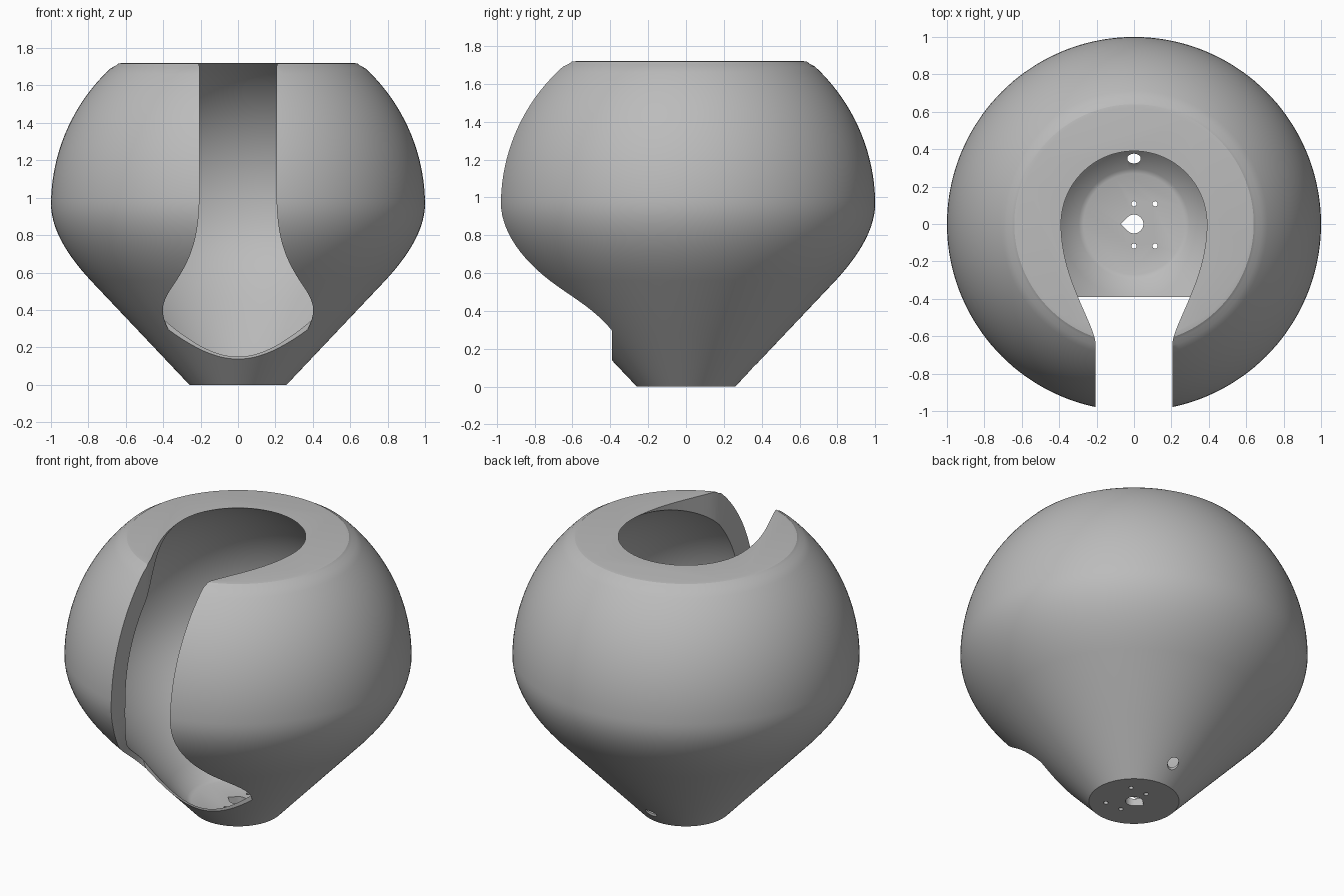
import bpy, bmesh, math
from mathutils import Vector
from mathutils.geometry import interpolate_bezier

if "Cube" in bpy.data.objects:
    bpy.data.objects.remove(bpy.data.objects["Cube"], do_unlink=True)

grey = bpy.data.materials.new("plain grey")
grey.use_nodes = True
grey.diffuse_color = (0.5, 0.5, 0.5, 1)
grey.node_tree.nodes["Principled BSDF"].inputs["Base Color"].default_value = (0.5, 0.5, 0.5, 1)


def finish(name, bm):
    bmesh.ops.recalc_face_normals(bm, faces=bm.faces)
    mesh = bpy.data.meshes.new(name)
    bm.to_mesh(mesh)
    bm.free()
    mesh.materials.append(grey)
    obj = bpy.data.objects.new(name, mesh)
    bpy.context.collection.objects.link(obj)
    return obj


def lathe(name, profile, sides=144):
    """Closed solid turned from (radius, z) points."""
    bm = bmesh.new()
    rings = []
    for r, z in profile:
        rings.append([bm.verts.new((r * math.cos(a), r * math.sin(a), z))
                      for a in (math.tau * i / sides for i in range(sides))])
    for low, high in zip(rings, rings[1:]):
        for i in range(sides):
            j = (i + 1) % sides
            bm.faces.new((low[i], low[j], high[j], high[i]))
    bm.faces.new(rings[0])
    bm.faces.new(rings[-1])
    return finish(name, bm)


def prism(name, points, offset):
    """Outline of 3D points pushed along an offset."""
    bm = bmesh.new()
    face = bm.faces.new([bm.verts.new(p) for p in points])
    moved = bmesh.ops.extrude_face_region(bm, geom=[face], use_keep_orig=True)
    verts = [v for v in moved["geom"] if isinstance(v, bmesh.types.BMVert)]
    bmesh.ops.translate(bm, verts=verts, vec=offset)
    return finish(name, bm)


def bend(a, ha, hb, b, count):
    pts = interpolate_bezier(*[Vector((*p, 0)) for p in (a, ha, hb, b)], count)
    return [(p.x, p.y) for p in pts]


def circle(x, y, rx, ry, z, sides=32, start=0, sweep=math.tau):
    return [(x + rx * math.cos(start + sweep * i / sides),
             y + ry * math.sin(start + sweep * i / sides), z) for i in range(sides)]


# Outer body: cone, soft shoulder, sphere, flat top
outer = [(0.26, 0), (0.525, 0.28)]
outer += bend((0.79, 0.56), (0.91, 0.69), (1.0, 0.83), (1.0, 0.97), 14)
outer += [(math.cos(a), 0.96 + math.sin(a))
          for a in (math.radians(2 + 2.5 * i) for i in range(19))]
outer += [(0.655, 1.705), (0.64, 1.717), (0.62, 1.72)]
body = lathe("hollow_bowl", outer)

# Inner hollow: flat floor, thin cone wall, domed roof
inner = [(0.27, 0.045), (0.295, 0.055), (0.39, 0.15)]
inner += bend((0.6, 0.4), (0.79, 0.62), (0.86, 0.76), (0.86, 0.97), 14)
inner += bend((0.86, 0.97), (0.86, 1.26), (0.7, 1.55), (0.39, 1.72), 18)[1:]
inner += [(0.39, 1.9)]
cutters = [lathe("hollow_cutter", inner)]

# Front slot, widening into a rounded mouth near the bottom
half = [(0.32, 0.2), (0.37, 0.29)]
half += bend((0.37, 0.29), (0.42, 0.39), (0.41, 0.44), (0.35, 0.525), 10)[1:]
half += bend((0.35, 0.525), (0.26, 0.66), (0.21, 0.76), (0.206, 1.0), 14)[1:]
half += [(0.206, 1.9)]
outline = [(0, 0.05)] + half + [(-x, z) for x, z in reversed(half)]
cutters.append(prism("slot_cutter", [(x, -1.3, z) for x, z in outline], (0, 0.91, 0)))

# Keyhole opening through the top
side = []
for i in range(25):
    t = i / 24
    side.append((0.206 + 0.184 * (1 - t * t) ** 1.4, -0.63 * t, 1.3))
keyhole = circle(0, 0, 0.39, 0.39, 1.3, 48, 0, math.pi)
keyhole += [(-x, y, z) for x, y, z in side] + side[:0:-1]
cutters.append(prism("keyhole_cutter", keyhole, (0, 0, 0.7)))

# Teardrop shaft hole, screw holes and rear drain
tear = circle(0, 0, 0.05, 0.05, -0.1, 36, -0.75 * math.pi, 1.5 * math.pi)
tear += [(-0.035, 0.035, -0.1), (-0.071, 0, -0.1)]
cutters.append(prism("shaft_cutter", tear, (0, 0, 0.3)))
for x in (0, 0.113):
    for y in (0.108, -0.118):
        cutters.append(prism("screw_cutter", circle(x, y, 0.014, 0.014, -0.1, 16), (0, 0, 0.3)))
cutters.append(prism("drain_cutter", circle(0, 0.35, 0.036, 0.026, -0.1), (0, 0, 0.4)))

# Carve everything out of the body
bpy.ops.object.select_all(action="DESELECT")
bpy.context.view_layer.objects.active = body
body.select_set(True)
for cutter in cutters:
    cutter.hide_render = True
    mod = body.modifiers.new("cut", "BOOLEAN")
    mod.operation = "DIFFERENCE"
    mod.solver = "EXACT"
    mod.object = cutter
    bpy.ops.object.modifier_apply(modifier=mod.name)
for cutter in cutters:
    bpy.data.objects.remove(cutter, do_unlink=True)
bpy.ops.object.shade_smooth_by_angle(angle=math.radians(30))
